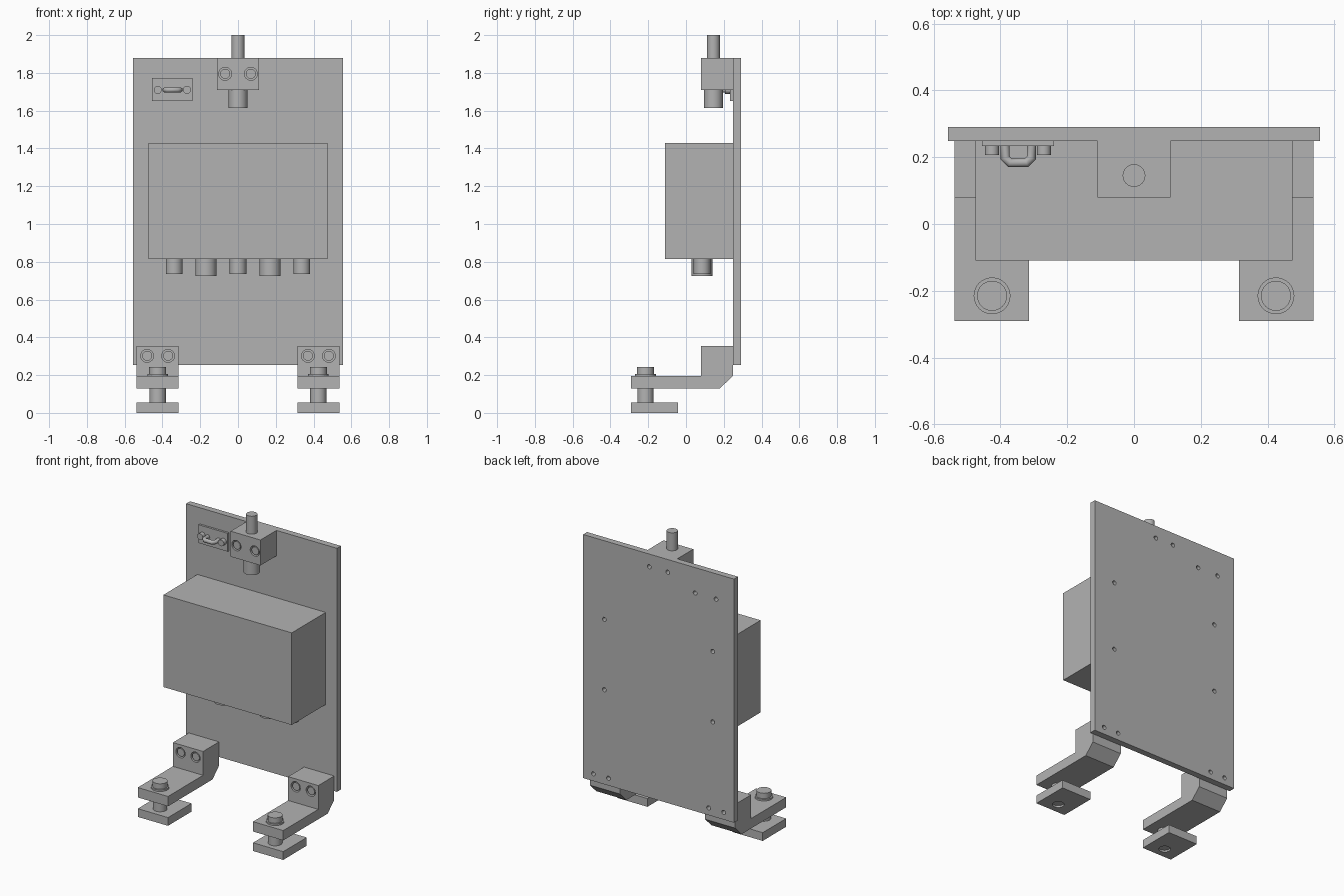
import bpy, bmesh, math
from mathutils import Matrix, Vector

if "Cube" in bpy.data.objects:
    bpy.data.objects.remove(bpy.data.objects["Cube"])

grey = bpy.data.materials.new("light_grey_metal")
grey.use_nodes = True
colour = (0.45, 0.45, 0.45, 1)
grey.diffuse_color = colour
grey.node_tree.nodes["Principled BSDF"].inputs["Base Color"].default_value = colour

AXES = {"z": Matrix(), "y": Matrix.Rotation(math.pi / 2, 4, "X")}


def finish(name, bm):
    bmesh.ops.recalc_face_normals(bm, faces=bm.faces)
    mesh = bpy.data.meshes.new(name)
    bm.to_mesh(mesh)
    bm.free()
    mesh.materials.append(grey)
    ob = bpy.data.objects.new(name, mesh)
    bpy.context.collection.objects.link(ob)
    return ob


def box(name, lo, hi):
    lo, hi = Vector(lo), Vector(hi)
    bm = bmesh.new()
    bmesh.ops.create_cube(bm, size=1, matrix=Matrix.Translation((lo + hi) / 2)
                          @ Matrix.Diagonal((*(hi - lo), 1)))
    return finish(name, bm)


def cylinders(name, spots, r, start, end, axis="z"):
    """Equal cylinders at (x, y) spots along z, or (x, z) spots along y."""
    bm = bmesh.new()
    mid = (start + end) / 2
    for a, b in spots:
        at = (a, b, mid) if axis == "z" else (a, mid, b)
        bmesh.ops.create_cone(bm, cap_ends=True, segments=32, radius1=r, radius2=r,
                              depth=abs(end - start),
                              matrix=Matrix.Translation(at) @ AXES[axis])
    ob = finish(name, bm)
    smooth(ob)
    return ob


def smooth(ob):
    bpy.ops.object.select_all(action="DESELECT")
    ob.select_set(True)
    bpy.context.view_layer.objects.active = ob
    bpy.ops.object.shade_smooth_by_angle(angle=math.radians(35))


def cut(ob, cutter):
    """Subtract the cutter, keep the resulting mesh and discard the cutter."""
    mod = ob.modifiers.new("holes", "BOOLEAN")
    mod.operation, mod.solver, mod.object = "DIFFERENCE", "EXACT", cutter
    cutter.hide_render = True
    graph = bpy.context.evaluated_depsgraph_get()
    mesh = bpy.data.meshes.new_from_object(ob.evaluated_get(graph))
    ob.modifiers.clear()
    ob.data = mesh
    bpy.data.objects.remove(cutter)
    smooth(ob)


def recessed_screws(ob, name, spots, face):
    """Counterbores in a front face, each filled by a screw head."""
    cut(ob, cylinders("cutter", spots, 0.034, face - 0.02, face + 0.03, "y"))
    cylinders(name, spots, 0.026, face + 0.004, face + 0.035, "y")


# Back plate with drilled screw holes
FRONT, BACK = 0.248, 0.29
top_screws = [(s * 0.068, 1.795) for s in (-1, 1)]
handle_screws = [(-0.425, 1.71), (-0.27, 1.71)]
foot_screws = [(s * x, 0.302) for s in (-1, 1) for x in (0.37, 0.481)]
case_screws = [(s * 0.4, z) for s in (-1, 1) for z in (0.885, 1.355)]
plate = box("back_plate", (-0.557, FRONT, 0.254), (0.557, BACK, 1.88))
cut(plate, cylinders("cutter", top_screws + handle_screws + foot_screws + case_screws,
                     0.014, BACK - 0.03, BACK + 0.02, "y"))

# Main case and the connectors beneath it
box("main_case", (-0.474, -0.11, 0.815), (0.474, FRONT, 1.43))
cylinders("small_connectors", [(x, 0.085) for x in (-0.338, 0, 0.338)], 0.044, 0.735, 0.82)
cylinders("large_connectors", [(x, 0.085) for x in (-0.17, 0.17)], 0.056, 0.725, 0.82)

# Top block holding the locating pin
block = box("top_block", (-0.11, 0.08, 1.71), (0.11, FRONT, 1.88))
recessed_screws(block, "top_block_screws", top_screws, 0.08)
cylinders("top_pin", [(0, 0.145)], 0.034, 1.875, 2.0)
cylinders("lower_pin", [(0, 0.145)], 0.05, 1.614, 1.715)

# Small latch plate with two screws and a bent-wire loop
box("latch_plate", (-0.455, 0.234, 1.65), (-0.24, FRONT, 1.772))
cylinders("latch_screws", handle_screws, 0.021, 0.206, 0.236, "y")
curve = bpy.data.curves.new("latch_loop", "CURVE")
curve.dimensions = "3D"
curve.bevel_depth, curve.bevel_resolution, curve.use_fill_caps = 0.014, 3, True
path = [(-0.386, 0.236), (-0.386, 0.198), (-0.371, 0.183),
        (-0.322, 0.183), (-0.307, 0.198), (-0.307, 0.236)]
spline = curve.splines.new("POLY")
spline.points.add(len(path) - 1)
for p, (x, y) in zip(spline.points, path):
    p.co = (x, y, 1.71, 1)
curve.materials.append(grey)
loop = bpy.data.objects.new("latch_loop", curve)
bpy.context.collection.objects.link(loop)

# Two bracket feet with levelling screws and pads
profile = [(-0.29, 0.13), (0.18, 0.13), (FRONT, 0.196), (FRONT, 0.355),
           (0.08, 0.355), (0.08, 0.196), (-0.29, 0.196)]
for side, s in (("right", -1), ("left", 1)):
    x0, x1 = sorted((s * 0.314, s * 0.537))
    bm = bmesh.new()
    face = bm.faces.new([bm.verts.new((x0, y, z)) for y, z in profile])
    extruded = bmesh.ops.extrude_face_region(bm, geom=[face])["geom"]
    bmesh.ops.translate(bm, vec=(x1 - x0, 0, 0),
                        verts=[v for v in extruded if isinstance(v, bmesh.types.BMVert)])
    bracket = finish(side + "_foot_bracket", bm)
    recessed_screws(bracket, side + "_foot_screws",
                    [p for p in foot_screws if p[0] * s > 0], 0.08)
    spot = [(s * 0.425, -0.215)]
    pad = box(side + "_foot_pad", (x0, -0.29, 0), (x1, -0.042, 0.055))
    cut(pad, cylinders("cutter", spot, 0.036, -0.02, 0.012))
    cylinders(side + "_levelling_stem", spot, 0.043, 0.05, 0.135)
    cylinders(side + "_levelling_washer", spot, 0.055, 0.19, 0.207)
    cylinders(side + "_levelling_head", spot, 0.045, 0.2, 0.243)
